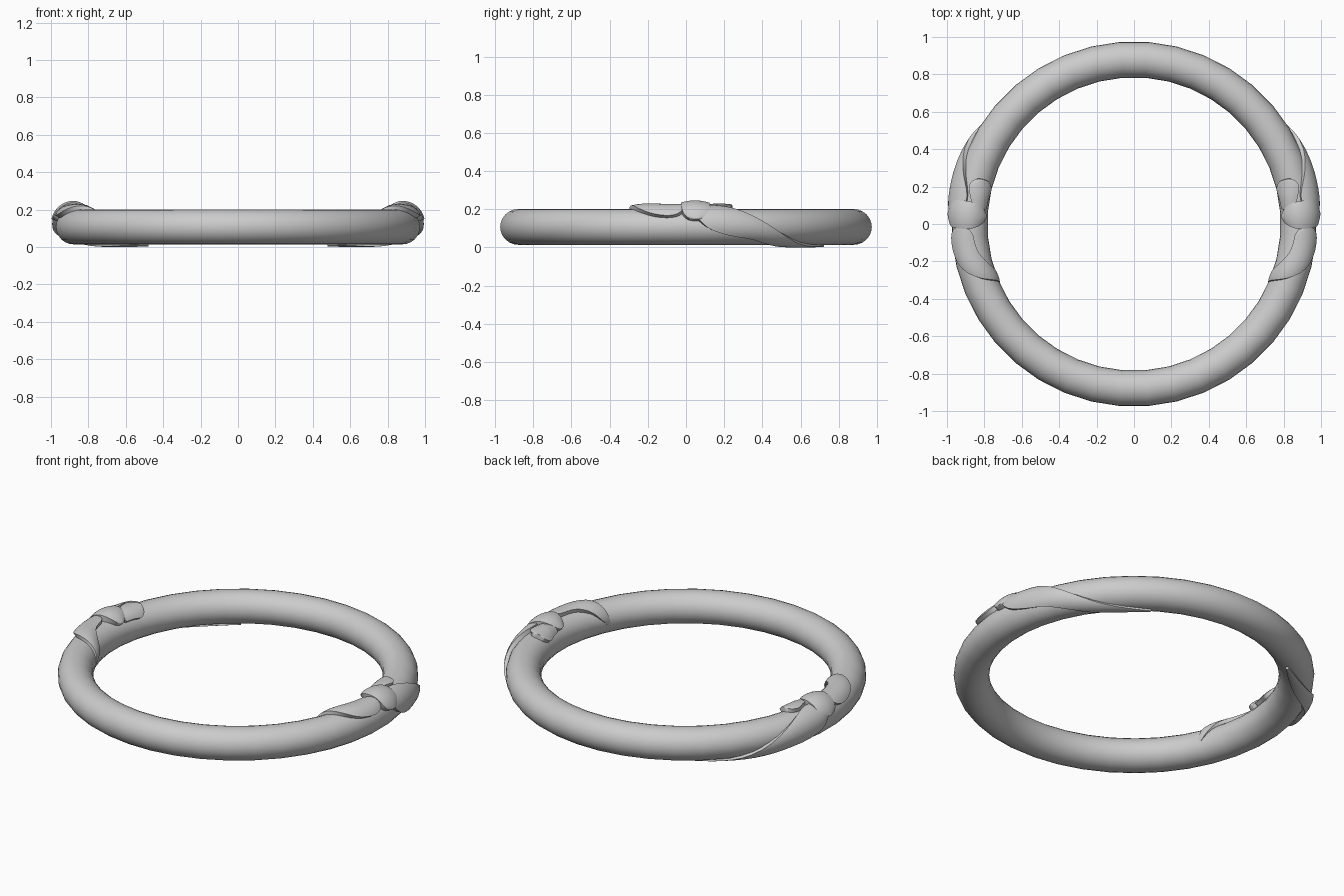
import bpy, bmesh, math
from mathutils import Vector

if "Cube" in bpy.data.objects:
    bpy.data.objects.remove(bpy.data.objects["Cube"])

RING, TUBE, TALL, MID = 0.88, 0.096, 0.0935, 0.1075

grey = bpy.data.materials.new("plain grey")
grey.diffuse_color = (0.6, 0.6, 0.6, 1)
grey.use_nodes = True
grey.node_tree.nodes["Principled BSDF"].inputs["Base Color"].default_value = grey.diffuse_color


def on_ring(a, p, h):
    """Point at ring angle a, tube angle p, raised h above the tube."""
    r = RING + (TUBE + h) * math.cos(p)
    return Vector((r * math.cos(a), r * math.sin(a), MID + (TALL + h) * math.sin(p)))


def finish(name, bm, mirror=False):
    bmesh.ops.remove_doubles(bm, verts=bm.verts, dist=1e-5)
    bmesh.ops.recalc_face_normals(bm, faces=bm.faces)
    me = bpy.data.meshes.new(name)
    bm.to_mesh(me)
    bm.free()
    me.materials.append(grey)
    ob = bpy.data.objects.new(name, me)
    bpy.context.collection.objects.link(ob)
    bpy.ops.object.select_all(action='DESELECT')
    ob.select_set(True)
    bpy.context.view_layer.objects.active = ob
    bpy.ops.object.shade_smooth_by_angle(angle=math.radians(40))
    if mirror:
        ob.modifiers.new("mirror", 'MIRROR').use_axis[0] = True
    return ob


def spline(keys, t):
    """Smooth interpolation through key tuples, t from 0 to 1."""
    n = len(keys) - 1
    i = min(int(t * n), n - 1)
    f = t * n - i
    k = [keys[max(0, min(n, j))] for j in (i - 1, i, i + 1, i + 2)]
    return [0.5 * (2 * b + (c - a) * f + (2 * a - 5 * b + 4 * c - d) * f * f
                   + (3 * b - a - 3 * c + d) * f ** 3) for a, b, c, d in zip(*k)]


def ribbon(name, keys, round_start=0.0, round_end=0.0, steps=28, across=10):
    """Raised band lying on the tube; keys are (ring deg, tube deg, half width, height)."""
    bm = bmesh.new()
    rows = []
    for s in range(steps + 1):
        t = 0.5 - 0.5 * math.cos(math.pi * s / steps)
        a, p, w, h = spline(keys, t)
        a0, p0 = spline(keys, max(0, t - 0.01))[:2]
        a1, p1 = spline(keys, min(1, t + 0.01))[:2]
        d = Vector(((a1 - a0) * RING, (p1 - p0) * TUBE)).normalized()
        # rounded outlines at the ends
        if round_start and t < round_start:
            w *= math.sqrt(max(0, 1 - (1 - t / round_start) ** 2))
        if round_end and t > 1 - round_end:
            w *= math.sqrt(max(0, 1 - (1 - (1 - t) / round_end) ** 2))
        w = max(w, 0.001)
        row = []
        for j in range(across + 3):
            u = max(-1, min(1, 2 * (j - 1) / across - 1))
            edge = j in (0, across + 2)
            row.append(bm.verts.new(on_ring(math.radians(a) - u * w * d.y / RING,
                                            math.radians(p) + u * w * d.x / TUBE,
                                            -0.012 if edge else h * (1 - 0.25 * u * u))))
        rows.append(row)
    for r0, r1 in zip(rows, rows[1:]):
        for j in range(across + 2):
            bm.faces.new((r0[j], r0[j + 1], r1[j + 1], r1[j]))
        bm.faces.new((r0[-1], r0[0], r1[0], r1[-1]))
    bm.faces.new(rows[0])
    bm.faces.new(rows[-1])
    return finish(name, bm, mirror=True)


# main ring
bm = bmesh.new()
N, M = 40, 24
grid = [[bm.verts.new(on_ring(2 * math.pi * (i + 0.5) / N, 2 * math.pi * j / M, 0)) for j in range(M)]
        for i in range(N)]
for i in range(N):
    for j in range(M):
        k, l = (i + 1) % N, (j + 1) % M
        bm.faces.new((grid[i][j], grid[k][j], grid[k][l], grid[i][l]))
finish("ring", bm)

# front band: starts on top and curls over to the inner side
ribbon("front_band", [(-1, 70, 0.052, 0.03), (-6, 66, 0.058, 0.03), (-12, 78, 0.055, 0.03),
                      (-17, 110, 0.045, 0.026), (-20.5, 150, 0.03, 0.016),
                      (-23, 185, 0.01, 0.002)], round_start=0.16)
# middle knuckle across the top
ribbon("middle_knuckle", [(3.2, 20, 0.06, 0.03), (3.2, 60, 0.07, 0.042), (3, 95, 0.072, 0.045),
                          (2.8, 138, 0.05, 0.03)], round_start=0.25, round_end=0.35)
# small rear lobe
ribbon("rear_lobe", [(5, 118, 0.035, 0.026), (9.5, 114, 0.045, 0.032), (13, 111, 0.056, 0.031),
                     (16.5, 109, 0.05, 0.028)], round_start=0.1, round_end=0.35)
# long rear band: winds down the outer side to the underside
ribbon("rear_band", [(3, 50, 0.03, 0.03), (8, 38, 0.07, 0.03), (14, 18, 0.07, 0.03),
                     (22, -8, 0.05, 0.027), (30, -42, 0.04, 0.02), (38, -75, 0.035, 0.015),
                     (47, -95, 0.025, 0.014), (56, -100, 0.008, 0.013)])
